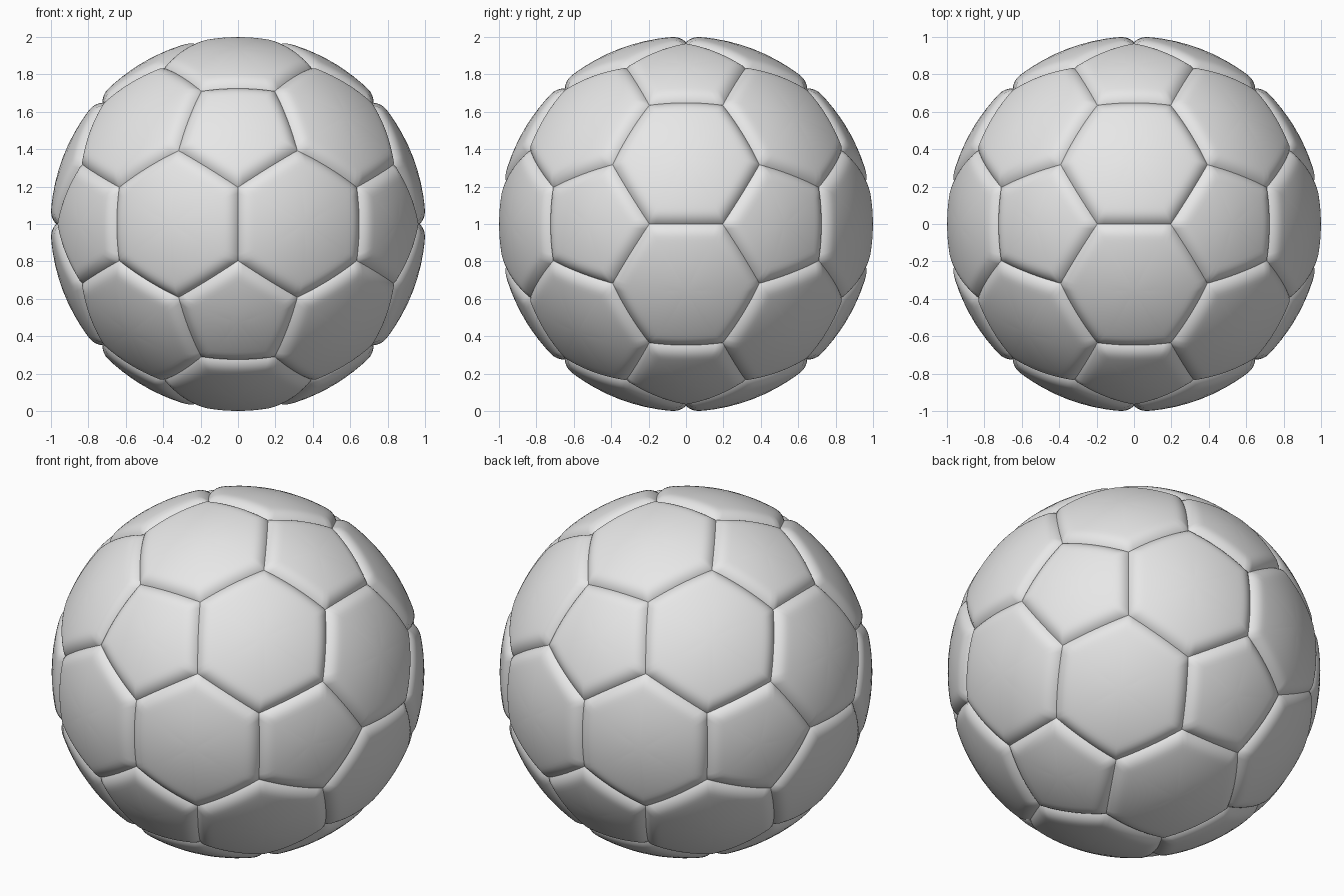
import bpy, bmesh, math
from itertools import combinations
from mathutils import Vector

if "Cube" in bpy.data.objects:
    bpy.data.objects.remove(bpy.data.objects["Cube"])

RADIUS, DEPTH, BEVEL = 1.002, 0.03, 0.085   # panel radius, seam depth, rounded rim width (radians)
SEGS = 12                                   # divisions along each panel side
RINGS = [0.2, 0.4, 0.58, 0.7, 0.76, 0.81, 0.85, 0.885, 0.915, 0.94, 0.96, 0.975, 0.988, 1.0]
PHI = (1 + math.sqrt(5)) / 2

leather = bpy.data.materials.new("light_grey_leather")
leather.diffuse_color = (0.8, 0.8, 0.8, 1)
leather.use_nodes = True
leather.node_tree.nodes["Principled BSDF"].inputs["Base Color"].default_value = leather.diffuse_color

# Icosahedron corners are the pentagon centres; its faces are the hexagon centres
ico = []
for a in (-1, 1):
    for b in (-PHI, PHI):
        ico += [Vector((0, b, a)), Vector((a, 0, b)), Vector((b, a, 0))]


def linked(p, q):
    return abs((p - q).length - 2) < 0.01


def ordered(points, centre):
    """Sort directions counter-clockwise about the centre, seen from outside."""
    c = centre.normalized()
    u = c.orthogonal().normalized()
    v = c.cross(u)
    return [p.normalized() for p in sorted(points, key=lambda p: math.atan2(p.dot(v), p.dot(u)))]


def add_panel(bm, centre, corners):
    """Padded spherical panel that dips into a seam along its sides."""
    centre = centre.normalized()
    n = len(corners)
    normals = [corners[i].cross(corners[(i + 1) % n]).normalized() for i in range(n)]

    def vert(p):
        p = p.normalized()
        d = min(math.asin(max(0.0, min(1.0, p.dot(m)))) for m in normals)
        dip = max(0.0, 1 - d / BEVEL) ** 2.6
        return bm.verts.new(p * (RADIUS - DEPTH * dip) + Vector((0, 0, 1)))

    rim = [corners[i].lerp(corners[(i + 1) % n], k / SEGS) for i in range(n) for k in range(SEGS)]
    hub = vert(centre)
    previous = None
    for s in RINGS:
        ring = [vert(centre.lerp(p, s)) for p in rim]
        for i in range(len(ring)):
            j = (i + 1) % len(ring)
            if previous:
                bm.faces.new((previous[i], ring[i], ring[j], previous[j]))
            else:
                bm.faces.new((hub, ring[i], ring[j]))
        previous = ring


def finish(bm, name):
    mesh = bpy.data.meshes.new(name)
    for f in bm.faces:
        f.smooth = True
    bm.to_mesh(mesh)
    bm.free()
    mesh.materials.append(leather)
    bpy.context.collection.objects.link(bpy.data.objects.new(name, mesh))


# Twelve pentagon panels
bm = bmesh.new()
for p in ico:
    pts = [p.lerp(q, 1 / 3) for q in ico if linked(p, q)]
    add_panel(bm, p, ordered(pts, p))
finish(bm, "pentagon_panels")

# Twenty hexagon panels
bm = bmesh.new()
for tri in combinations(ico, 3):
    if all(linked(p, q) for p, q in combinations(tri, 2)):
        centre = tri[0] + tri[1] + tri[2]
        pts = [p.lerp(q, 1 / 3) for p in tri for q in tri if p is not q]
        add_panel(bm, centre, ordered(pts, centre))
finish(bm, "hexagon_panels")
